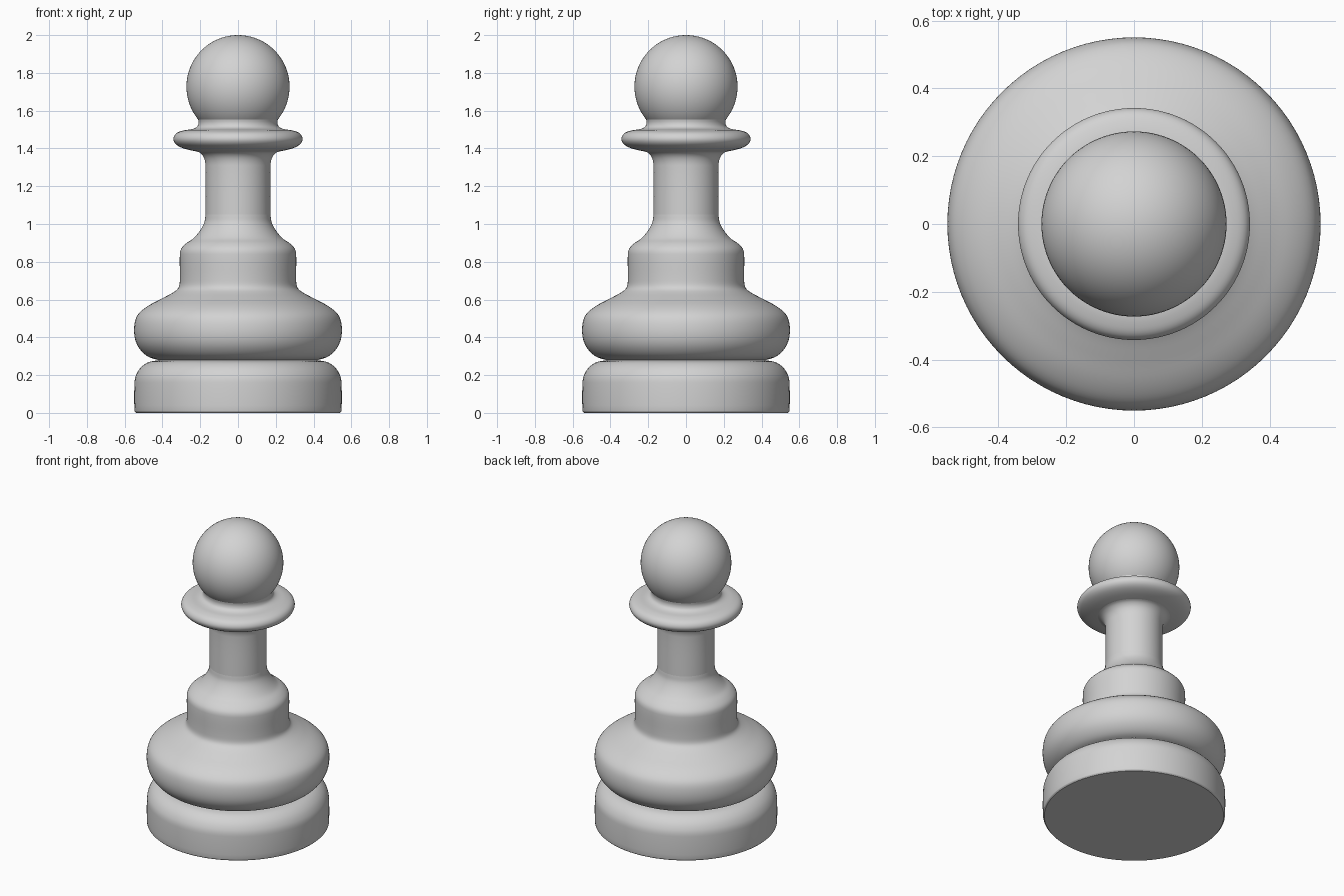
import bpy
import bmesh
import math
from mathutils import Vector

SEGMENTS = 96
SMOOTH_STEPS = 5

if "Cube" in bpy.data.objects:
    bpy.data.objects.remove(bpy.data.objects["Cube"], do_unlink=True)

# Single plain finish
grey = bpy.data.materials.new("light_grey")
grey.use_nodes = True
colour = (0.65, 0.65, 0.65, 1)
grey.diffuse_color = colour
grey.node_tree.nodes["Principled BSDF"].inputs["Base Color"].default_value = colour


def smooth_profile(points):
    """Run a centripetal-like spline through radius/height points."""
    pts = [Vector(p) for p in points]
    result = []
    for i in range(len(pts) - 1):
        a, b = pts[i], pts[i + 1]
        before, after = pts[max(i - 1, 0)], pts[min(i + 2, len(pts) - 1)]
        span = (b - a).length

        # Tangents limited by the segment length keep straight walls straight
        def tangent(start, end):
            d = end - start
            return d.normalized() * span

        ta, tb = tangent(before, b), tangent(a, after)
        for k in range(SMOOTH_STEPS):
            t = k / SMOOTH_STEPS
            u = 1 - t
            result.append(a * (u * u * (1 + 2 * t)) + ta * (t * u * u)
                          + b * (t * t * (3 - 2 * t)) - tb * (t * t * u))
    result.append(pts[-1])
    return result


def finish(name, bm):
    mesh = bpy.data.meshes.new(name)
    bm.normal_update()
    bm.to_mesh(mesh)
    bm.free()
    mesh.materials.append(grey)
    obj = bpy.data.objects.new(name, mesh)
    bpy.context.collection.objects.link(obj)
    bpy.ops.object.select_all(action="DESELECT")
    obj.select_set(True)
    bpy.context.view_layer.objects.active = obj
    bpy.ops.object.shade_smooth_by_angle(angle=math.radians(40))
    return obj


def lathe(name, points):
    """Turn a bottom-to-top profile around z and cap both ends."""
    bm = bmesh.new()
    rings = []
    for r, z in smooth_profile(points):
        rings.append([bm.verts.new((r * math.cos(a), r * math.sin(a), z))
                      for a in (math.tau * i / SEGMENTS for i in range(SEGMENTS))])
    for low, high in zip(rings, rings[1:]):
        for i in range(SEGMENTS):
            j = (i + 1) % SEGMENTS
            bm.faces.new((low[i], low[j], high[j], high[i]))
    bm.faces.new(rings[0][::-1])
    bm.faces.new(rings[-1])
    return finish(name, bm)


# Foot disc with a rounded upper shoulder
lathe("base", [(.54, 0), (.548, .01), (.548, .16), (.54, .2),
               (.515, .24), (.475, .268), (.42, .279)])

# Wide bulge rising in a slope to the stepped drum
lathe("lower_body", [(.42, .279), (.48, .3), (.525, .345), (.547, .4), (.548, .47),
                     (.53, .52), (.48, .564), (.4, .607), (.335, .643),
                     (.314, .665), (.308, .7), (.308, .84), (.3, .87),
                     (.275, .897), (.235, .925), (.2, .967), (.178, 1.01),
                     (.172, 1.05)])

# Straight column flaring under the collar
lathe("stem", [(.172, 1.05), (.172, 1.31), (.18, 1.35), (.2, 1.376), (.23, 1.388)])

# Rounded collar and the short neck above it
lathe("collar", [(.19, 1.38), (.23, 1.386), (.29, 1.401), (.328, 1.422),
                 (.342, 1.45), (.328, 1.479), (.29, 1.495), (.24, 1.503),
                 (.217, 1.515), (.209, 1.535), (.212, 1.56)])

# Ball head
radius = 0.273
bm = bmesh.new()
bmesh.ops.create_uvsphere(bm, u_segments=SEGMENTS, v_segments=SEGMENTS // 2, radius=radius)
bmesh.ops.translate(bm, verts=bm.verts, vec=(0, 0, 2 - radius))
finish("head", bm)
